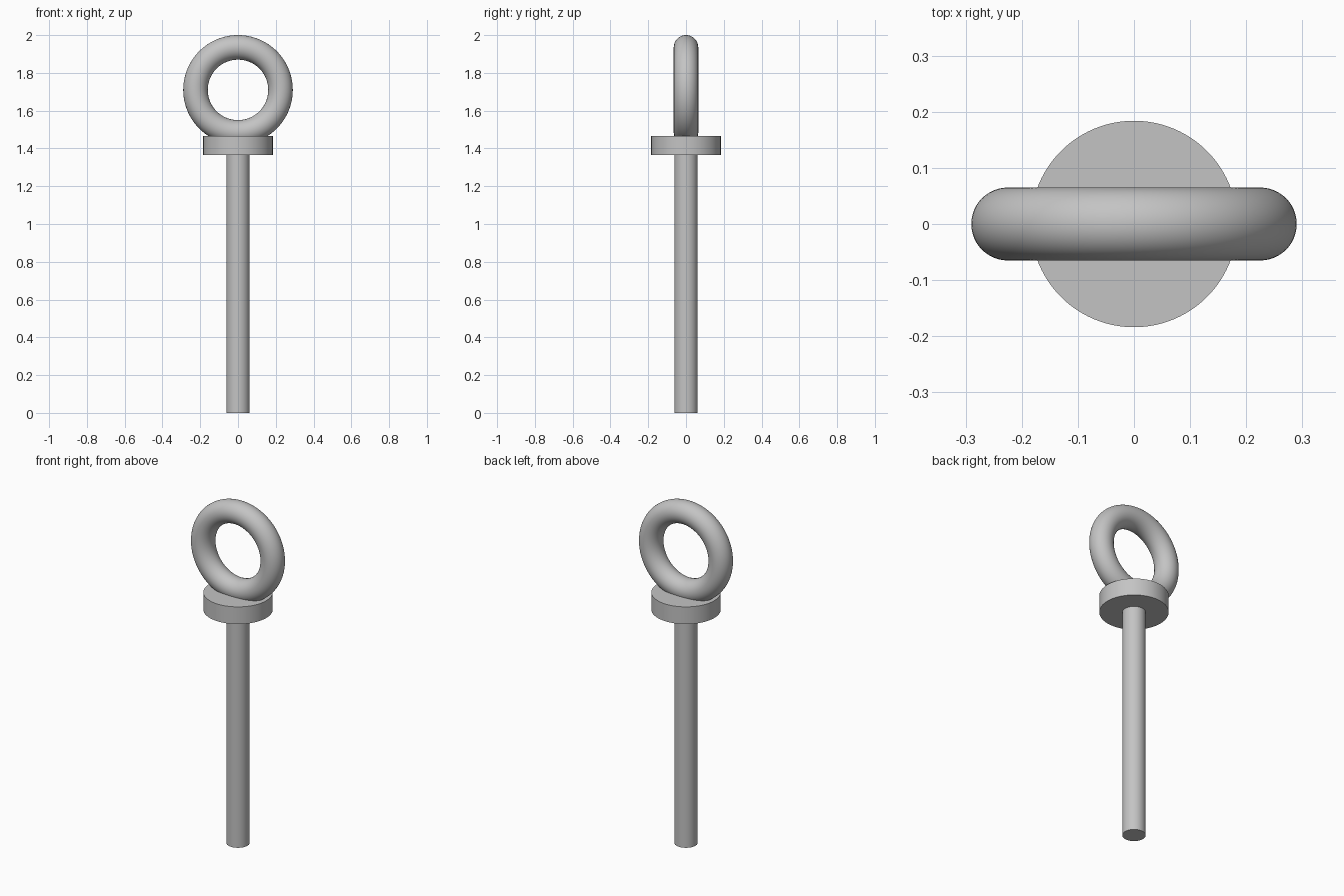
import bpy
import math

cube = bpy.data.objects.get("Cube")
if cube:
    bpy.data.objects.remove(cube, do_unlink=True)

# Single grey metal
GREY = (0.55, 0.55, 0.55, 1.0)
steel = bpy.data.materials.new("grey steel")
steel.use_nodes = True
steel.diffuse_color = GREY
steel.node_tree.nodes["Principled BSDF"].inputs["Base Color"].default_value = GREY


def finish(name):
    obj = bpy.context.object
    obj.name = name
    obj.data.materials.append(steel)
    bpy.ops.object.shade_smooth_by_angle(angle=math.radians(40))
    return obj


def rod(name, radius, bottom, top):
    bpy.ops.mesh.primitive_cylinder_add(
        vertices=96, radius=radius, depth=top - bottom,
        location=(0, 0, (bottom + top) / 2))
    return finish(name)


# Straight shank and the collar above it
COLLAR_BOTTOM, COLLAR_TOP = 1.366, 1.467
rod("shank", 0.062, 0.0, COLLAR_BOTTOM)
rod("collar", 0.184, COLLAR_BOTTOM, COLLAR_TOP)

# Upright lifting ring, sunk slightly into the collar
TUBE, OUTER = 0.065, 0.29
bpy.ops.mesh.primitive_torus_add(
    major_radius=OUTER - TUBE, minor_radius=TUBE,
    major_segments=128, minor_segments=48,
    location=(0, 0, 2.0 - OUTER), rotation=(math.pi / 2, 0, 0))
finish("lifting_ring")
